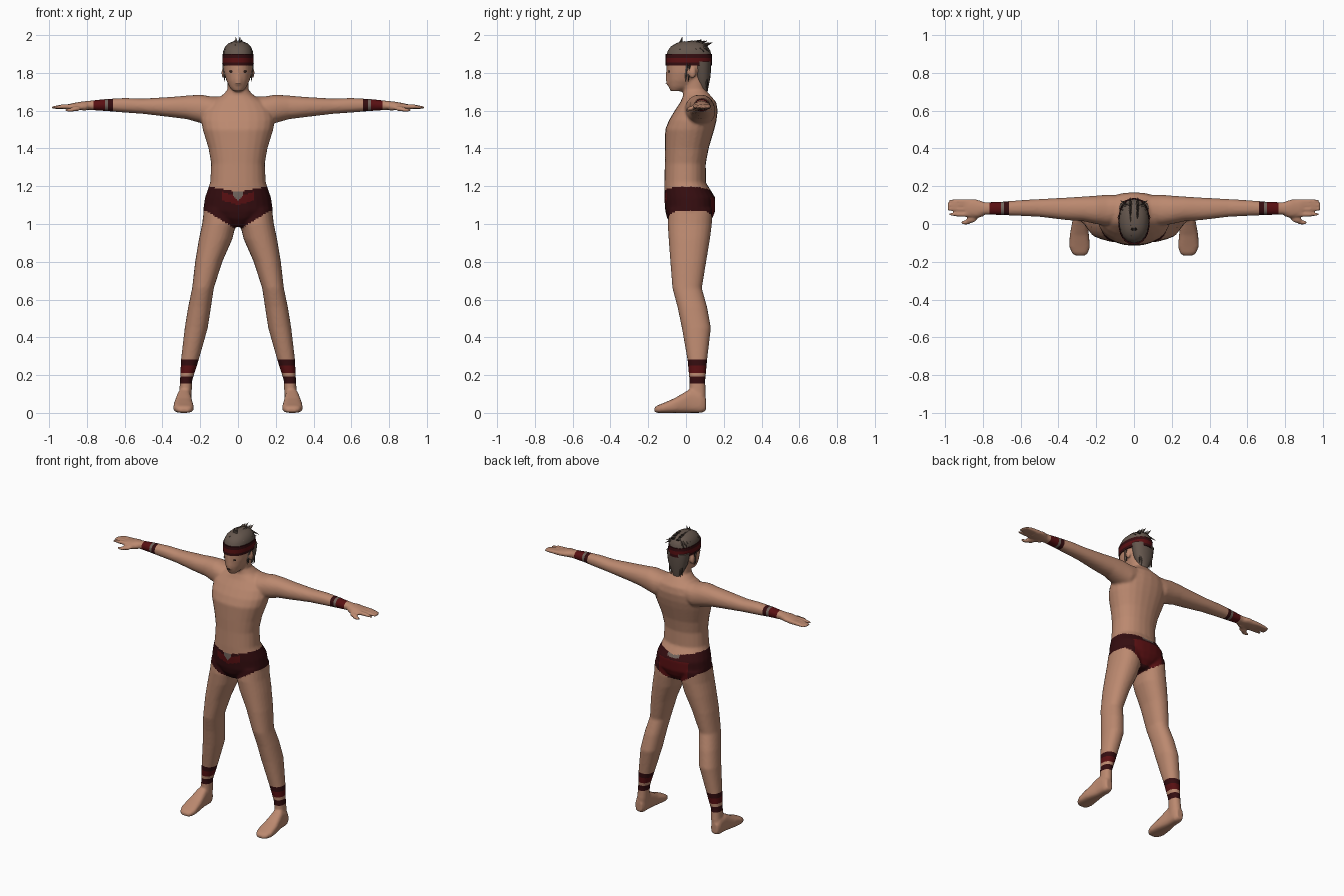
import bpy, bmesh, math, random
from mathutils import Vector, Matrix

random.seed(4)
cube = bpy.data.objects.get("Cube")
if cube:
    bpy.data.objects.remove(cube, do_unlink=True)


def material(name, r, g, b):
    m = bpy.data.materials.new(name)
    m.use_nodes = True
    m.diffuse_color = (r, g, b, 1)
    bsdf = next(n for n in m.node_tree.nodes if n.type == 'BSDF_PRINCIPLED')
    bsdf.inputs["Base Color"].default_value = (r, g, b, 1)
    bsdf.inputs["Roughness"].default_value = 0.8
    return m


skin = material("skin", 0.50, 0.25, 0.16)
maroon = material("dark maroon", 0.035, 0.004, 0.005)
red = material("deep red", 0.10, 0.005, 0.006)
brown = material("hair brown", 0.13, 0.095, 0.075)
umber = material("hair dark", 0.055, 0.04, 0.032)
grey = material("strap grey", 0.17, 0.13, 0.11)
ink = material("eye dark", 0.03, 0.015, 0.012)
PLACE = {'z': lambda t, u, v: (u, v, t),
         'x': lambda t, u, v: (t, u, v),
         'y': lambda t, u, v: (u, t, v)}


def loft(bm, axis, rings, side=1, n=24, power=0.9):
    """Closed skin through oval rings: position, then bounds in the two other axes."""
    loops = []
    for t, u0, u1, v0, v1 in rings:
        loop = []
        for i in range(n):
            a = math.tau * i / n
            c, s = math.cos(a), math.sin(a)
            u = (u0 + u1) / 2 + (u1 - u0) / 2 * math.copysign(abs(c) ** power, c)
            v = (v0 + v1) / 2 + (v1 - v0) / 2 * math.copysign(abs(s) ** power, s)
            p = Vector(PLACE[axis](t, u, v))
            p.x *= side
            loop.append(bm.verts.new(p))
        loops.append(loop)
    faces = [bm.faces.new(loops[0]), bm.faces.new(loops[-1])]
    for a, b in zip(loops, loops[1:]):
        for i in range(n):
            j = (i + 1) % n
            faces.append(bm.faces.new((a[i], a[j], b[j], b[i])))
    bmesh.ops.recalc_face_normals(bm, faces=faces)


def ball(bm, at, size):
    bmesh.ops.create_uvsphere(bm, u_segments=12, v_segments=8, radius=1,
                              matrix=Matrix.Translation(at) @ Matrix.Diagonal((*size, 1)))


def spike(bm, base, tip, radius, sides=5):
    base, tip = Vector(base), Vector(tip)
    d = tip - base
    turn = d.to_track_quat('Z', 'Y').to_matrix().to_4x4()
    bmesh.ops.create_cone(bm, cap_ends=True, segments=sides, radius1=radius, radius2=0.001,
                          depth=d.length, matrix=Matrix.Translation((base + tip) / 2) @ turn)


def finish(bm, name, mats, angle=50):
    me = bpy.data.meshes.new(name)
    bm.to_mesh(me)
    bm.free()
    for m in mats:
        me.materials.append(m)
    ob = bpy.data.objects.new(name, me)
    bpy.context.collection.objects.link(ob)
    bpy.ops.object.select_all(action='DESELECT')
    ob.select_set(True)
    bpy.context.view_layer.objects.active = ob
    bpy.ops.object.shade_smooth_by_angle(angle=math.radians(angle))
    return ob


# Torso and neck
bm = bmesh.new()
torso = [(0.985, .04, -.07, .10), (1.03, .12, -.10, .14), (1.07, .185, -.11, .155),
         (1.14, .175, -.115, .155), (1.22, .147, -.115, .105), (1.32, .142, -.112, .105),
         (1.4, .156, -.112, .12), (1.5, .187, -.11, .15), (1.55, .195, -.09, .162),
         (1.6, .185, -.06, .168), (1.645, .15, -.03, .16), (1.68, .085, -.015, .13),
         (1.71, .056, -.015, .105), (1.78, .055, -.02, .10)]
loft(bm, 'z', [(z, -w, w, a, b) for z, w, a, b in torso])

# Head with nose
head = [(1.703, .026, -.082, -.02), (1.725, .045, -.092, .03), (1.76, .062, -.098, .07),
        (1.80, .073, -.101, .10), (1.85, .077, -.103, .125), (1.90, .076, -.098, .125),
        (1.94, .06, -.07, .10), (1.955, .03, -.03, .05)]
loft(bm, 'z', [(z, -w, w, a, b) for z, w, a, b in head])
spike(bm, (0, -.085, 1.765), (0, -.104, 1.83), .024, 8)
ball(bm, (0, -.098, 1.745), (.02, .008, .009))

# Limbs, hands, feet and ears
arm = [(.05, .02, .15, 1.55, 1.675), (.14, -.01, .155, 1.52, 1.675), (.2, 0, .15, 1.535, 1.685),
       (.27, .015, .145, 1.555, 1.68), (.35, .02, .14, 1.565, 1.673), (.5, .038, .132, 1.583, 1.664),
       (.6, .043, .126, 1.59, 1.667), (.7, .047, .118, 1.598, 1.662), (.79, .05, .115, 1.604, 1.652),
       (.83, .035, .13, 1.605, 1.648), (.89, .04, .132, 1.604, 1.637)]
leg = [(.03, .25, .32, .02, .10), (.10, .245, .312, .018, .105), (.17, .243, .307, .018, .102),
       (.28, .208, .302, .008, .112), (.45, .16, .282, -.022, .132), (.56, .143, .264, -.045, .112),
       (.66, .128, .243, -.072, .084), (.8, .083, .227, -.083, .107), (.92, .03, .207, -.092, .127),
       (1.0, .01, .19, -.097, .137), (1.08, .02, .18, -.09, .14)]
foot = [(.105, .262, .31, .01, .08), (.08, .25, .32, 0, .11), (.02, .248, .325, 0, .125),
        (-.06, .238, .34, 0, .078), (-.12, .233, .343, 0, .052), (-.155, .243, .328, 0, .038),
        (-.168, .26, .31, .004, .026)]
for s in (1, -1):
    loft(bm, 'x', arm, s)
    loft(bm, 'z', leg, s)
    loft(bm, 'y', foot, s, power=0.7)
    for y, tip in ((.05, .978), (.078, .99), (.1, .99), (.12, .98)):
        loft(bm, 'x', [(.86, y - .012, y + .012, 1.607, 1.637),
                       (.93, y - .012, y + .012, 1.608, 1.634),
                       (tip, y - .007, y + .009, 1.609, 1.623)], s, n=10)
    spike(bm, (s * .81, .06, 1.622), (s * .875, .015, 1.606), .024, 8)
    ball(bm, (s * .89, .008, 1.603), (.03, .012, .011))
    ball(bm, (s * .86, .022, 1.61), (.03, .016, .014))
    ball(bm, (s * .077, .035, 1.80), (.011, .02, .03))

body = finish(bm, "body", [skin, maroon, red, grey])
mod = body.modifiers.new("merge", 'REMESH')
mod.mode = 'VOXEL'
mod.voxel_size = 0.008
mod = body.modifiers.new("relax", 'SMOOTH')
mod.factor, mod.iterations = 0.5, 4
for m in list(body.modifiers):
    bpy.ops.object.modifier_apply(modifier=m.name)
for m in (skin, maroon, red, grey):
    if m.name not in body.data.materials:
        body.data.materials.append(m)

# Band limits: distance along the limb, end, colour index
WRIST = [(.662, .687, 1), (.687, .704, 3), (.704, .765, 2)]
ANKLE = [(.155, .192, 1), (.212, .25, 2), (.25, .282, 1)]


def body_colour(c):
    x = abs(c.x)
    for lo, hi, k in WRIST:
        if lo < x < hi:
            return k
    for lo, hi, k in ANKLE:
        if lo < c.z < hi:
            return k
    # Briefs: dipped waistline, raised leg openings
    top = 1.17 + 0.18 * min(x, .17)
    hem = 0.965 + 0.62 * min(x, .17)
    if x < .25 and hem < c.z < top:
        if c.y < 0:
            if c.z > 1.125 + x and x < .03:
                return 3
            return 2 if 1.1 < c.z - .3 * x < 1.145 and x < .085 else 1
        if c.z > 1.155 and x < .045:
            return 3
        return 2 if c.y > .08 and 1.0 < c.z < 1.14 and x < .11 else 1
    return 0


# Clean band edges, then colour the body faces
bm = bmesh.new()
bm.from_mesh(body.data)
cuts = [((s * v, 0, 0), (1, 0, 0)) for s in (1, -1) for lo, hi, k in WRIST for v in (lo, hi)]
cuts += [((0, 0, v), (0, 0, 1)) for lo, hi, k in ANKLE for v in (lo, hi)]
for co, no in cuts:
    bmesh.ops.bisect_plane(bm, geom=bm.verts[:] + bm.edges[:] + bm.faces[:],
                           dist=1e-5, plane_co=co, plane_no=no)
for f in bm.faces:
    f.material_index = body_colour(f.calc_center_median())
    f.smooth = True
bm.to_mesh(body.data)
bm.free()

# Headband, with a brighter middle stripe
bm = bmesh.new()
loft(bm, 'z', [(z, -w, w, -.109, .138) for z, w in ((1.838, .081), (1.855, .083), (1.88, .083), (1.9, .082))])
for f in bm.faces:
    z = f.calc_center_median().z
    f.material_index = int(1.855 < z < 1.88 and len(f.verts) == 4)
finish(bm, "headband", [maroon, red], 40)

# Hair cap and nape hair
bm = bmesh.new()
cap = [(1.885, .08, -.104, .134), (1.915, .079, -.098, .13), (1.94, .067, -.08, .115),
       (1.958, .048, -.05, .09), (1.967, .022, -.02, .05)]
loft(bm, 'z', [(z, -w, w, a, b) for z, w, a, b in cap], n=16)
nape = [(1.66, .012, .092, .108), (1.72, .038, .06, .118), (1.78, .066, .045, .13), (1.86, .079, .03, .134)]
loft(bm, 'z', [(z, -w, w, a, b) for z, w, a, b in nape], n=16)
finish(bm, "hair_cap", [brown], 35)

# Swept locks over the crown, side locks and upright tuft
for name, mat, shift in (("light_locks", brown, 0), ("dark_locks", umber, .014)):
    bm = bmesh.new()
    for s in (1, -1):
        for i in range(6):
            y = -.065 + .028 * i + shift
            lift = 1.957 - 3.2 * (y - .02) ** 2 + random.uniform(-.004, .006)
            spike(bm, (s * .012, y, lift), (s * .072, y + .035, 1.925 - shift), .012, 4)
            spike(bm, (s * .018, y, lift - .005), (s * .02, y + .05, lift + .014), .012, 4)
        spike(bm, (s * .03, .105, 1.84), (s * (.035 + shift), .112, 1.70 + shift), .022, 4)
        spike(bm, (s * .07, .005 + shift, 1.85), (s * .071, -.002 + shift, 1.755), .014, 4)
    spike(bm, (shift - .007, -.03, 1.95), (1.6 * shift - .012, -.02, 1.99), .012, 4)
    finish(bm, name, [mat], 30)

# Eyes and mouth
bm = bmesh.new()
for s in (1, -1):
    ball(bm, (s * .033, -.09, 1.808), (.014, .004, .006))
ball(bm, (0, -.105, 1.745), (.014, .003, .002))
finish(bm, "eyes_and_mouth", [ink])
